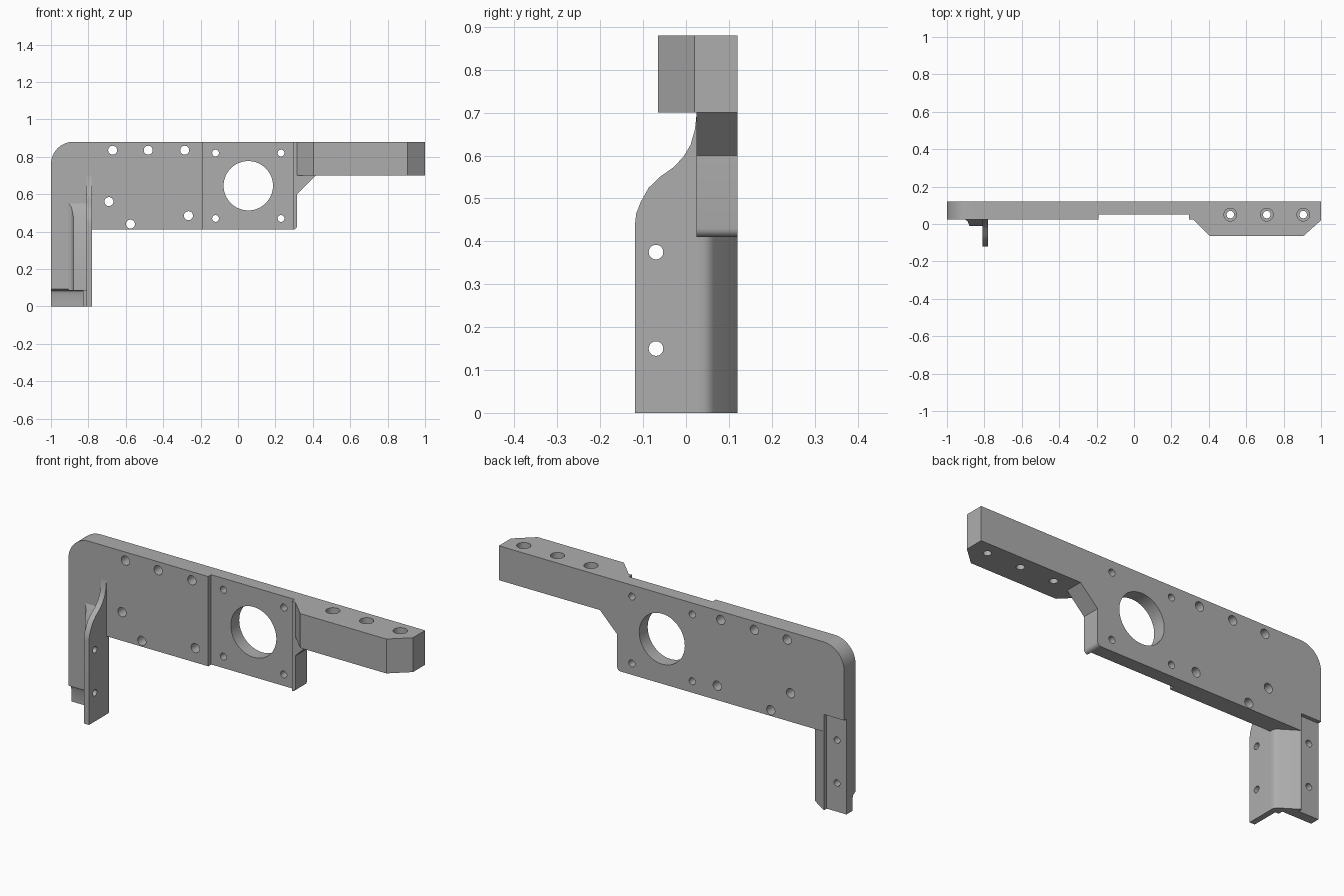
import bpy, bmesh, math
from mathutils import Vector

cube = bpy.data.objects.get("Cube")
if cube:
    bpy.data.objects.remove(cube, do_unlink=True)

grey = bpy.data.materials.new("machined grey")
grey.use_nodes = True
grey.diffuse_color = (0.42, 0.42, 0.42, 1)
grey.node_tree.nodes["Principled BSDF"].inputs["Base Color"].default_value = (0.42, 0.42, 0.42, 1)

# How a profile point (a, b) and depth d map to x, y, z for each extrusion axis
AXES = {
    "x": lambda a, b, d: Vector((d, a, b)),
    "y": lambda a, b, d: Vector((a, d, b)),
    "z": lambda a, b, d: Vector((a, b, d)),
}


def prism(name, points, axis, lo, hi):
    """Extrude a closed profile along an axis."""
    place = AXES[axis]
    bm = bmesh.new()
    face = bm.faces.new([bm.verts.new(place(a, b, lo)) for a, b in points])
    made = bmesh.ops.extrude_face_region(bm, geom=[face])["geom"]
    verts = [g for g in made if isinstance(g, bmesh.types.BMVert)]
    bmesh.ops.translate(bm, verts=verts, vec=place(0, 0, hi - lo))
    bmesh.ops.recalc_face_normals(bm, faces=bm.faces)
    mesh = bpy.data.meshes.new(name)
    bm.to_mesh(mesh)
    bm.free()
    mesh.materials.append(grey)
    obj = bpy.data.objects.new(name, mesh)
    bpy.context.collection.objects.link(obj)
    return obj


def arc(a, b, r, start, end, n):
    angles = [math.radians(start + (end - start) * i / n) for i in range(n + 1)]
    return [(a + r * math.cos(t), b + r * math.sin(t)) for t in angles]


def rod(a, b, r, axis, lo, hi, n=32):
    return prism("hole_cutter", arc(a, b, r, 0, 360, n)[:-1], axis, lo, hi)


def box(x0, x1, y0, y1, z0, z1):
    return prism("box_cutter", [(x0, y0), (x1, y0), (x1, y1), (x0, y1)], "z", z0, z1)


def cut(obj, cutters):
    """Subtract the cutters one after another, then delete them."""
    bpy.context.view_layer.objects.active = obj
    for cutter in cutters:
        cutter.hide_render = True
        mod = obj.modifiers.new("cut", "BOOLEAN")
        mod.operation, mod.solver, mod.object = "DIFFERENCE", "EXACT", cutter
        bpy.ops.object.modifier_apply(modifier=mod.name)
    for cutter in set(cutters):
        bpy.data.objects.remove(cutter, do_unlink=True)


FRONT, BACK = 0.025, 0.12


def pocket():
    # Shallow slot in the back of the leg, open at the bottom
    return box(-1.1, -0.885, 0.1, 0.2, -0.1, 0.5)


# Main plate with rounded corners and the gusset under the arm
outline = [(-1, 0.41)] + arc(0.295, 0.43, 0.02, -90, 0, 5)
outline += [(0.315, 0.6), (0.415, 0.7), (0.315, 0.7), (0.315, 0.88)]
outline += arc(-0.88, 0.76, 0.12, 90, 180, 14)
plate = prism("main_plate", outline, "y", FRONT, BACK)
cutters = [box(-0.19, 0.295, -0.1, 0.05, 0.3, 1.0), pocket(),
           rod(0.055, 0.645, 0.132, "y", -0.1, 0.3, 64)]
for x, z in [(-0.67, 0.835), (-0.48, 0.835), (-0.285, 0.835),
             (-0.69, 0.56), (-0.575, 0.44), (-0.265, 0.485)]:
    cutters.append(rod(x, z, 0.024, "y", -0.1, 0.3))
for x in (-0.12, 0.23):
    for z in (0.47, 0.82):
        cutters.append(rod(x, z, 0.018, "y", -0.1, 0.3))
cut(plate, cutters)

# Arm with angled ends and three counterbored holes
arm = prism("arm", [(0.315, BACK), (0.315, FRONT), (0.405, -0.065), (0.905, -0.065),
                    (1, 0.02), (1, BACK)], "z", 0.7, 0.88)
cutters = []
for x in (0.515, 0.71, 0.905):
    cutters += [rod(x, 0.05, 0.02, "z", 0.6, 1.0), rod(x, 0.05, 0.034, "z", 0.8, 1.0)]
cut(arm, cutters)

# Leg with a bevelled inner back edge, a thinned foot and blind holes
leg = prism("leg", [(-1, BACK), (-0.88, BACK), (-0.795, 0.064), (-0.785, 0.055),
                    (-0.78, 0.042), (-0.78, FRONT), (-1, FRONT)], "z", 0, 0.41)
foot_step = prism("foot_cutter", [(-0.1, -0.1), (0.05, -0.1), (0.05, 0.065), (0.044, 0.081),
                                  (0.02, 0.095), (-0.1, 0.095)], "x", -1.1, -0.83)
cut(leg, [pocket(), foot_step] + [rod(-0.945, z, 0.017, "y", 0.05, 0.2) for z in (0.15, 0.375)])

# Thickened corner between leg and flange, fading out at the top
corner = prism("corner_web", [(-0.905, FRONT), (-0.89, 0.015), (-0.88, -0.01),
                              (-0.81, -0.01), (-0.81, FRONT)], "z", 0.085, 0.56)
cut(corner, [prism("web_cutter", [(-0.03, 0.44), (0.03, 0.56), (0.03, 0.7), (-0.03, 0.7)],
                   "x", -1, -0.7)])

# Side flange with an S-curved top and two through holes
flange = prism("side_flange", [(FRONT, 0), (FRONT, 0.7), (0.021, 0.662), (0.011, 0.626),
                               (-0.006, 0.597), (-0.03, 0.572), (-0.06, 0.551),
                               (-0.087, 0.525), (-0.106, 0.491), (-0.116, 0.465),
                               (-0.119, 0.44), (-0.119, 0)], "x", -0.81, -0.78)
cut(flange, [rod(-0.07, z, 0.017, "x", -1, -0.7) for z in (0.15, 0.375)])

# Smooth the curved faces, keep the edges sharp
bpy.ops.object.select_all(action="DESELECT")
for part in (plate, arm, leg, corner, flange):
    part.select_set(True)
bpy.context.view_layer.objects.active = plate
bpy.ops.object.shade_smooth_by_angle(angle=math.radians(30))
